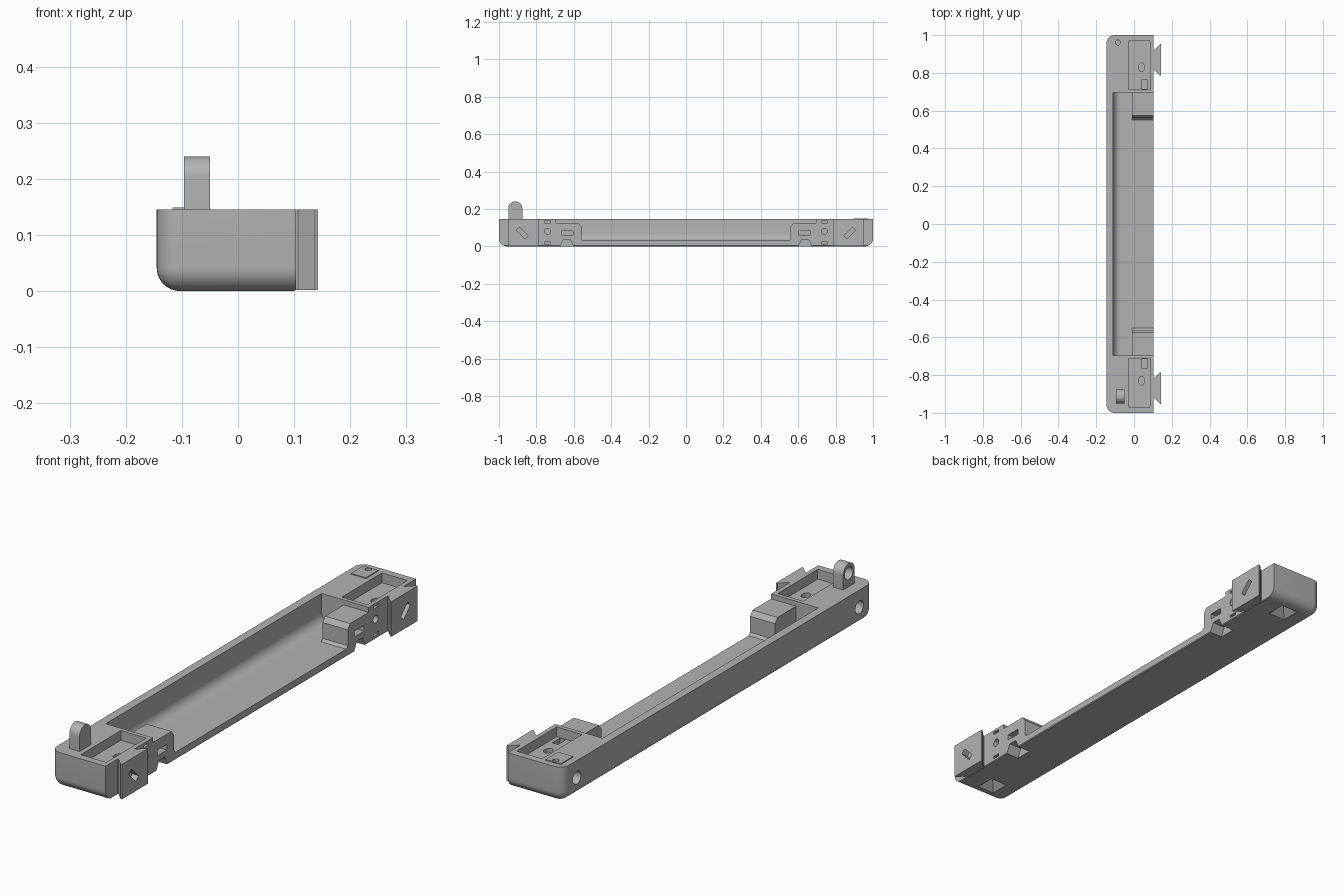
import bpy, bmesh, math

cube = bpy.data.objects.get("Cube")
if cube:
    bpy.data.objects.remove(cube, do_unlink=True)

grey = bpy.data.materials.new("plain grey")
grey.use_nodes = True
grey.diffuse_color = (0.45, 0.45, 0.45, 1)
grey.node_tree.nodes["Principled BSDF"].inputs["Base Color"].default_value = grey.diffuse_color


def make(name, bm):
    bmesh.ops.recalc_face_normals(bm, faces=bm.faces)
    mesh = bpy.data.meshes.new(name)
    bm.to_mesh(mesh)
    bm.free()
    mesh.materials.append(grey)
    ob = bpy.data.objects.new(name, mesh)
    bpy.context.collection.objects.link(ob)
    return ob


def prism(name, pts, axis, lo, hi, taper=None):
    """Extrude a 2D outline along an axis; taper = (centre a, centre b, scale) at hi."""
    def place(a, b, h):
        return {"x": (h, a, b), "y": (a, h, b), "z": (a, b, h)}[axis]
    ca, cb, k = taper or (0, 0, 1)
    bm = bmesh.new()
    low = [bm.verts.new(place(a, b, lo)) for a, b in pts]
    high = [bm.verts.new(place(ca + (a - ca) * k, cb + (b - cb) * k, hi)) for a, b in pts]
    bm.faces.new(low)
    bm.faces.new(high)
    n = len(pts)
    for i in range(n):
        j = (i + 1) % n
        bm.faces.new((low[i], low[j], high[j], high[i]))
    return make(name, bm)


def rect(a0, a1, b0, b1):
    return [(a0, b0), (a1, b0), (a1, b1), (a0, b1)]


def arc(a, b, ra, rb, start=0, end=360, n=24):
    full = end - start == 360
    steps = n if full else n + 1
    angles = [math.radians(start + (end - start) * i / n) for i in range(steps)]
    return [(a + ra * math.cos(t), b + rb * math.sin(t)) for t in angles]


def cut(ob, *args, **kw):
    cutter = prism("cutter", *args, **kw)
    cutter.hide_render = True
    mod = ob.modifiers.new("cut", "BOOLEAN")
    mod.operation, mod.solver, mod.object = "DIFFERENCE", "EXACT", cutter
    bpy.context.view_layer.objects.active = ob
    bpy.ops.object.modifier_apply(modifier=mod.name)
    bpy.data.objects.remove(cutter, do_unlink=True)


LEFT, RIGHT, TOP, FLOOR = -0.145, 0.103, 0.145, 0.03

# Long body, rounded along its closed side, ends and underside
body = prism("long_body", rect(LEFT, RIGHT, -1, 1), "z", 0, TOP)
bm = bmesh.new()
bm.from_mesh(body.data)
rounded = []
for e in bm.edges:
    mid = (e.verts[0].co + e.verts[1].co) / 2
    low = mid.z < 0.001
    if (low and mid.x < 0.05) or (not low and mid.x < -0.1 and mid.z < TOP - 0.01):
        rounded.append(e)
bmesh.ops.bevel(bm, geom=rounded, offset=0.042, offset_type="OFFSET", segments=8,
                profile=0.5, affect="EDGES", clamp_overlap=True)
bmesh.ops.recalc_face_normals(bm, faces=bm.faces)
bm.to_mesh(body.data)
bm.free()

# Chamfer below the open side
cut(body, [(RIGHT - 0.01, -0.01), (RIGHT + 0.02, -0.01), (RIGHT + 0.02, 0.03)], "y", -1.1, 1.1)

# Main tray with a filleted wall, then the open side between the end blocks
fillet = arc(-0.07, FLOOR + 0.04, 0.04, 0.04, 180, 270, 8)
cut(body, [(-0.11, 0.2)] + fillet + [(-0.01, FLOOR), (-0.01, 0.2)], "y", -0.695, 0.695)
half = [(0.55, FLOOR), (0.56, 0.04), (0.56, 0.105), (0.575, 0.125), (0.695, 0.125), (0.695, 0.2)]
cut(body, half + [(-y, z) for y, z in reversed(half)], "x", -0.01, 0.2)

for s in (-1, 1):
    def ys(y0, y1):
        return sorted((s * y0, s * y1))
    # Top pocket with its through hole and small slot
    cut(body, rect(-0.03, 0.085, *ys(0.712, 0.97)), "z", 0.105, 0.2)
    cut(body, arc(0.04, s * 0.83, 0.016, 0.022), "z", 0.04, 0.12)
    cut(body, rect(0.042, 0.068, *ys(0.715, 0.765)), "z", 0.06, 0.12)
    # Details on the open side's face
    cut(body, arc(s * 0.74, 0.08, 0.016, 0.016), "x", 0.07, 0.12)
    cut(body, rect(*ys(0.605, 0.665), 0.06, 0.083), "x", 0.06, 0.12)
    for z in (0.13, 0.018):
        cut(body, rect(*ys(0.725, 0.757), z - 0.005, z + 0.005), "x", 0.09, 0.12)
    # Flared notch under the open side
    notch = [(0.038, -0.01), (0.034, 0.005), (0.018, 0.037)]
    cut(body, [(s * 0.637 + y, z) for y, z in notch]
        + [(s * 0.637 - y, z) for y, z in reversed(notch)], "x", 0.045, 0.12)
    # Pyramid recess in the underside
    cut(body, rect(-0.06, 0.02, *ys(0.868, 0.952)), "z", -0.001, 0.035,
        taper=(-0.02, s * 0.91, 0.1))
    # Round socket in the closed side
    cut(body, arc(s * 0.91, 0.075, 0.026, 0.026), "x", -0.2, -0.1)

    # Dovetail bracket with a slanted slot
    outline = [(0.095, 0.815), (0.107, 0.815), (0.137, 0.785), (0.143, 0.785),
               (0.143, 0.952), (0.137, 0.952), (0.107, 0.922), (0.095, 0.922)]
    name = "rear_bracket" if s > 0 else "front_bracket"
    bracket = prism(name, [(x, s * y) for x, y in outline], "z", 0.002, TOP)
    slot = []
    for u, v in rect(-0.032, 0.032, -0.012, 0.012):
        c = math.sqrt(0.5)
        slot.append((s * (0.876 + (u - v) * c), 0.072 + (u + v) * c))
    cut(bracket, slot, "x", 0.115, 0.2)

# Socket behind the raised pad
cut(body, arc(-0.085, 0.96, 0.016, 0.016), "z", 0.11, 0.2)
pad = prism("raised_pad", rect(-0.117, -0.05, 0.895, 0.975), "z", TOP - 0.003, TOP + 0.004)
cut(pad, arc(-0.085, 0.96, 0.0125, 0.0125), "z", 0.1, 0.2)

# Upright lug with a blind eye on its outer face
lug_outline = [(-0.95, 0.13)] + arc(-0.9125, 0.2025, 0.0375, 0.0375, 180, 0, 20) + [(-0.875, 0.13)]
lug = prism("upright_lug", lug_outline, "x", -0.096, -0.05)
cut(lug, arc(-0.9125, 0.2, 0.026, 0.026), "x", -0.12, -0.06)

# Smooth the curved surfaces while keeping edges crisp
bpy.ops.object.select_all(action="DESELECT")
for ob in bpy.context.collection.objects:
    if ob.type == "MESH" and grey.name in ob.data.materials:
        ob.select_set(True)
        bpy.context.view_layer.objects.active = ob
bpy.ops.object.shade_smooth_by_angle(angle=math.radians(30))
